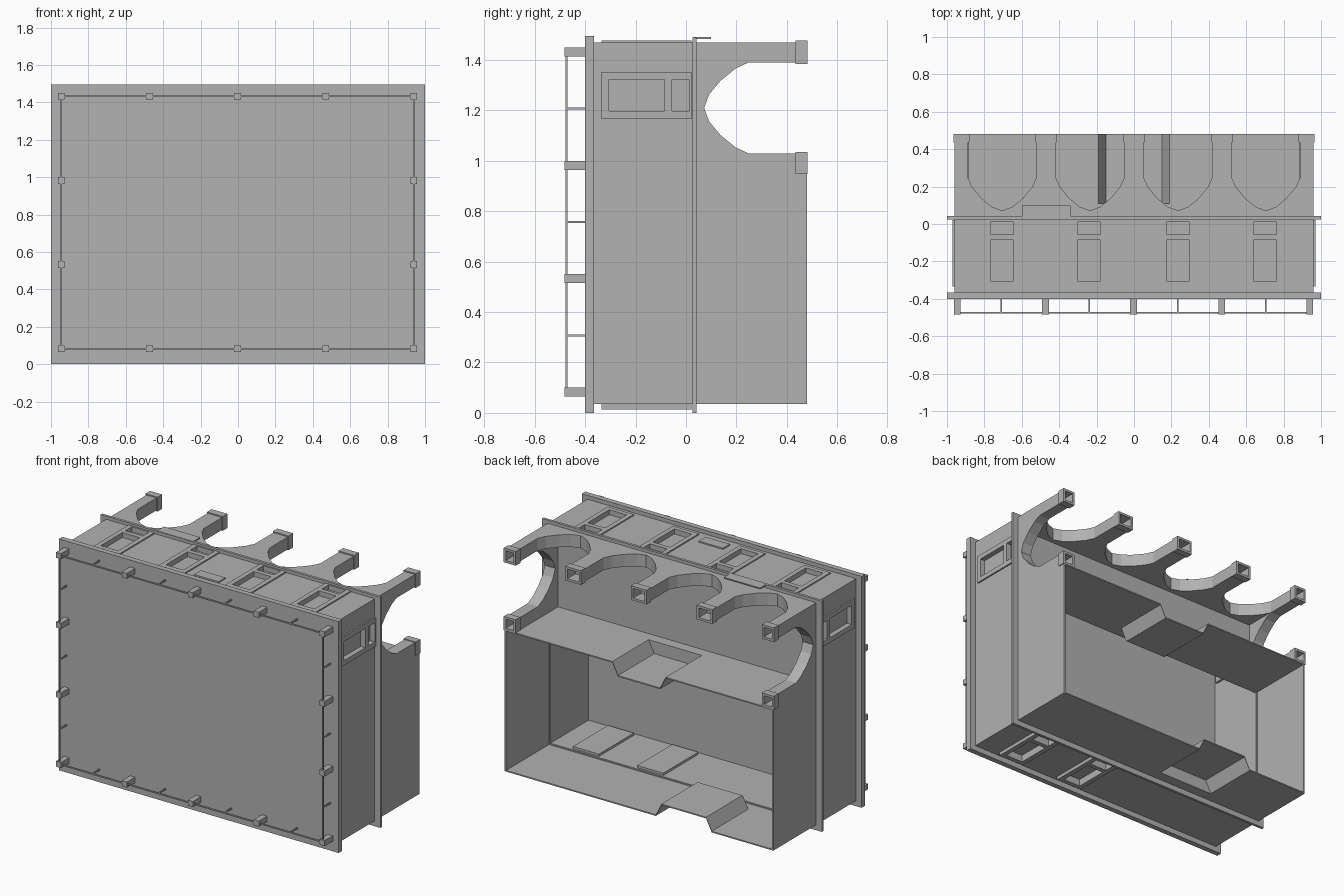
import bpy, bmesh
from mathutils import Vector

old = bpy.data.objects.get("Cube")
if old:
    bpy.data.objects.remove(old, do_unlink=True)

stone = bpy.data.materials.new("plain_grey")
stone.use_nodes = True
GREY = (0.445, 0.445, 0.445, 1)
stone.diffuse_color = GREY
stone.node_tree.nodes["Principled BSDF"].inputs["Base Color"].default_value = GREY


def prism(name, pts, vec):
    """Extrude a planar outline along a vector."""
    bm = bmesh.new()
    face = bm.faces.new([bm.verts.new(p) for p in pts])
    new = bmesh.ops.extrude_face_region(bm, geom=[face])["geom"]
    bmesh.ops.translate(bm, vec=Vector(vec),
                        verts=[g for g in new if isinstance(g, bmesh.types.BMVert)])
    bmesh.ops.recalc_face_normals(bm, faces=bm.faces)
    mesh = bpy.data.meshes.new(name)
    bm.to_mesh(mesh)
    bm.free()
    mesh.materials.append(stone)
    obj = bpy.data.objects.new(name, mesh)
    bpy.context.collection.objects.link(obj)
    return obj


def box(name, x, y, z):
    """Box from three (low, high) ranges."""
    return prism(name, [(x[0], y[0], z[0]), (x[1], y[0], z[0]),
                        (x[1], y[1], z[0]), (x[0], y[1], z[0])], (0, 0, z[1] - z[0]))


def cut(obj, *ranges):
    """Subtract a box from an object."""
    tool = box("cutter", *ranges)
    tool.hide_render = True
    mod = obj.modifiers.new("cut", 'BOOLEAN')
    mod.operation, mod.solver, mod.object = 'DIFFERENCE', 'EXACT', tool
    bpy.context.view_layer.objects.active = obj
    bpy.ops.object.modifier_apply(modifier=mod.name)
    bpy.data.objects.remove(tool, do_unlink=True)


W, BOT, TOP = 0.96, 0.035, 1.47      # body half width, lower and upper faces
BACK, SHOP = 0.48, 0.95              # open end, wall behind the arcade

# upper storey: hollow shell, open towards +y
shell = box("upper_storey", (-W, W), (-0.37, 0.035), (BOT, TOP))
cut(shell, (-W + 0.015, W - 0.015), (-0.355, 0.2), (BOT + 0.015, TOP - 0.015))

# roof slab and cornice band
box("roof_slab", (-1, 1), (-0.40, -0.365), (0, 1.495))
band = box("cornice_band", (-1, 1), (0.025, 0.042), (0, 1.49))
cut(band, (-W + 0.012, W - 0.012), (-0.1, 0.1), (BOT + 0.012, TOP - 0.012))


def window(name, axis, centre, wall, sign, lift):
    """Framed two-pane window set in a wall facing along x or z."""
    def ranges(u, v, d):
        along = (centre + u[0], centre + u[1])
        out = tuple(sorted((wall + sign * d[0], wall + sign * d[1])))
        return (along, v, out) if axis == 'z' else (out, v, along)
    outline, panes = (-0.093, 0.093), ((-0.305, -0.085), (-0.055, 0.012))
    cut(shell, *ranges(outline, (-0.335, 0.022), (-0.1, 0.1)))
    frame = box(name + "_frame", *ranges(outline, (-0.335, 0.022), (-0.03, lift)))
    for v in panes:
        cut(frame, *ranges((-0.062, 0.062), v, (-0.024, 0.1)))


for i, x in enumerate((-0.705, -0.24, 0.235, 0.70)):
    window(f"upper_window_{i}", 'z', x, TOP, 1, 0.008)
for i, x in enumerate((0.24, 0.70)):
    window(f"lower_window_{i}", 'z', x, BOT, -1, 0.022)
for side, name in ((1, "left"), (-1, "right")):
    window(name + "_window", 'x', 1.26, side * W, side, 0.01)

# blank plates on the facade
box("small_plate", (-0.09, 0.085), (-0.32, -0.25), (TOP, TOP + 0.008))
box("hanging_plate", (-0.60, -0.34), (0.03, 0.10), (1.484, 1.491))


def entry_wall(name, x0, x1, z, sign):
    """Thin wall with a splayed entrance recess open at the ground end."""
    deep, thick, start = 0.08, 0.008, 0.11
    line = [(-W, 0), (x0, 0), (x0 + 0.04, deep), (x1 - 0.04, deep), (x1, 0), (W, 0)]
    pts = [(x, start, z - sign * d) for x, d in line]
    pts += [(x, start, z - sign * (d + thick)) for x, d in reversed(line)]
    prism(name, pts, (0, BACK - start, 0))
    inner = tuple(sorted((z, z - sign * thick)))
    box(name + "_head", (-W, W), (0.035, start), inner)
    prism(name + "_lintel", [(x, start - thick, z - sign * d) for x, d in line[1:5]],
          (0, thick, 0))


entry_wall("shop_wall", -0.19, 0.19, SHOP, 1)
entry_wall("rear_wall", -0.52, -0.12, BOT, -1)
for side, name in ((1, "left"), (-1, "right")):
    x = sorted((side * W, side * (W - 0.01)))
    box(name + "_side_wall", x, (0.035, BACK), (BOT, SHOP))
box("arcade_ceiling", (-W, W), (0.025, 0.042), (SHOP - 0.008, TOP))

# arcade: one arch outline reused for the facade and both ends
half = [(-1, 0), (-0.87, 0.05), (-0.6, 0.11), (-0.3, 0.155)]
curve = half + [(0, 0.175)] + [(-u, d) for u, d in reversed(half)]


def arch(centre, width):
    pts = [(centre + u * width, 0.247 - d) for u, d in curve]
    return [(pts[0][0], BACK)] + pts + [(pts[-1][0], BACK)]


outline = [(-W, 0.04), (-W, BACK)]
for c in (-0.705, -0.235, 0.235, 0.705):
    outline += arch(c, 0.183)
outline += [(W, BACK), (W, 0.04)]
facade = prism("arcade_front", [(x, y, 1.39) for x, y in outline], (0, 0, TOP - 1.39))

end = [(SHOP, 0.04), (SHOP, BACK)] + arch(1.21, 0.18)[:-1] + [(1.39, 0.04)]
ends = []
for side, name in ((1, "left"), (-1, "right")):
    ends.append(prism(name + "_arcade_end", [(side * W, y, z) for z, y in end],
                      (-side * 0.075, 0, 0)))


def hollow_foot(name, column, cx, cz, rx, rz):
    """Square collar at the open end of a column, hollowed out."""
    inner = ((cx - rx + 0.015, cx + rx - 0.015), (0.40, 0.6), (cz - rz + 0.015, cz + rz - 0.015))
    foot = box(name, (cx - rx, cx + rx), (0.435, BACK + 0.002), (cz - rz, cz + rz))
    for obj in (column, foot):
        cut(obj, *inner)


for i, x in enumerate((-0.923, -0.47, 0, 0.47, 0.923)):
    hollow_foot(f"column_foot_{i}", facade, x, 1.431, 0.056 if abs(x) < 0.9 else 0.043, 0.046)
for obj, x in zip(ends, (0.923, -0.923)):
    hollow_foot("corner_foot", obj, x, 0.991, 0.043, 0.044)

# roof railing: corner and middle posts, thin pickets and a rail loop
X0, X1, Z0, Z1 = -0.945, 0.94, 0.083, 1.432


def upright(name, x, z, r, y):
    box(name, (x - r, x + r), y, (z - r, z + r))


def spots(steps, odd):
    """Evenly spaced places around the rail loop."""
    out = []
    for count, low, high, vertical in ((8, X0, X1, False), (6, Z0, Z1, True)):
        for k in range(count + 1):
            if k % 2 != odd or (vertical and k in (0, count)):
                continue
            t = low + (high - low) * k / count
            out += [(X0, t), (X1, t)] if vertical else [(t, Z0), (t, Z1)]
    return out


for x, z in spots(2, 0):
    upright("railing_post", x, z, 0.018, (-0.483, -0.395))
for x, z in spots(2, 1):
    upright("railing_picket", x, z, 0.004, (-0.475, -0.395))
for z in (Z0, Z1):
    box("long_rail", (X0, X1), (-0.478, -0.47), (z - 0.004, z + 0.004))
for x in (X0, X1):
    box("short_rail", (x - 0.004, x + 0.004), (-0.478, -0.47), (Z0, Z1))
